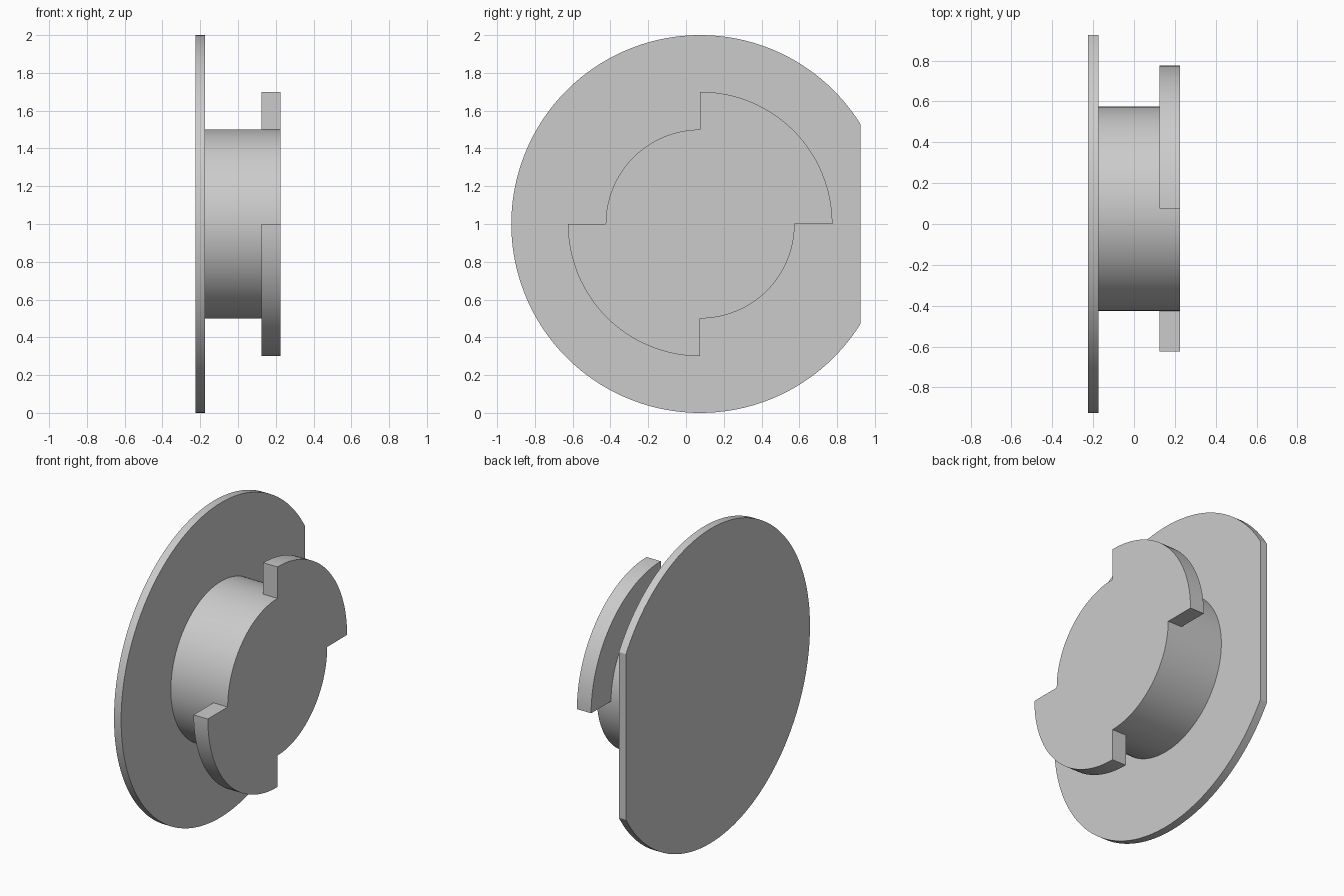
import bpy, bmesh
from math import asin, cos, sin, pi, radians

cube = bpy.data.objects.get("Cube")
if cube:
    bpy.data.objects.remove(cube, do_unlink=True)

CY, CZ = 0.075, 1.0      # shaft axis, parallel to x
SEGMENTS = 32            # per quarter turn

grey = bpy.data.materials.new("plain grey")
grey.use_nodes = True
grey.diffuse_color = (0.6, 0.6, 0.6, 1)
grey.node_tree.nodes["Principled BSDF"].inputs["Base Color"].default_value = (0.6, 0.6, 0.6, 1)


def arc(radius, start, end, steps):
    """Points (y, z) along an arc about the axis."""
    angles = [start + (end - start) * i / steps for i in range(steps + 1)]
    return [(CY + radius * cos(a), CZ + radius * sin(a)) for a in angles]


def extrude_profile(name, profile, x0, x1, capped=True):
    """Extrude a counter-clockwise y-z outline from x0 to x1."""
    bm = bmesh.new()
    back = [bm.verts.new((x0, y, z)) for y, z in profile]
    front = [bm.verts.new((x1, y, z)) for y, z in profile]
    count = len(profile)
    for i in range(count):
        j = (i + 1) % count
        bm.faces.new((back[i], back[j], front[j], front[i]))
    if capped:
        bm.faces.new(front)
        bm.faces.new(back[::-1])
    mesh = bpy.data.meshes.new(name)
    bm.to_mesh(mesh)
    bm.free()
    mesh.materials.append(grey)
    obj = bpy.data.objects.new(name, mesh)
    bpy.context.collection.objects.link(obj)
    bpy.ops.object.select_all(action="DESELECT")
    obj.select_set(True)
    bpy.context.view_layer.objects.active = obj
    bpy.ops.object.shade_smooth_by_angle(angle=radians(30))
    return obj


# Large thin flange with one flat side
flat = asin((1 - 0.85 ** 2) ** 0.5)
extrude_profile("flange", arc(1.0, flat, 2 * pi - flat, 4 * SEGMENTS), -0.225, -0.175)

# Round hub, closed off by the flange and the locking plate
extrude_profile("hub", arc(0.5, 0, 2 * pi, 4 * SEGMENTS)[:-1], -0.175, 0.125, capped=False)

# Locking plate: quarters alternate between lug and hub radius
outline = []
for quarter in range(4):
    radius = 0.5 if quarter % 2 else 0.7
    outline += arc(radius, quarter * pi / 2, (quarter + 1) * pi / 2, SEGMENTS)
extrude_profile("locking_plate", outline, 0.125, 0.225)
